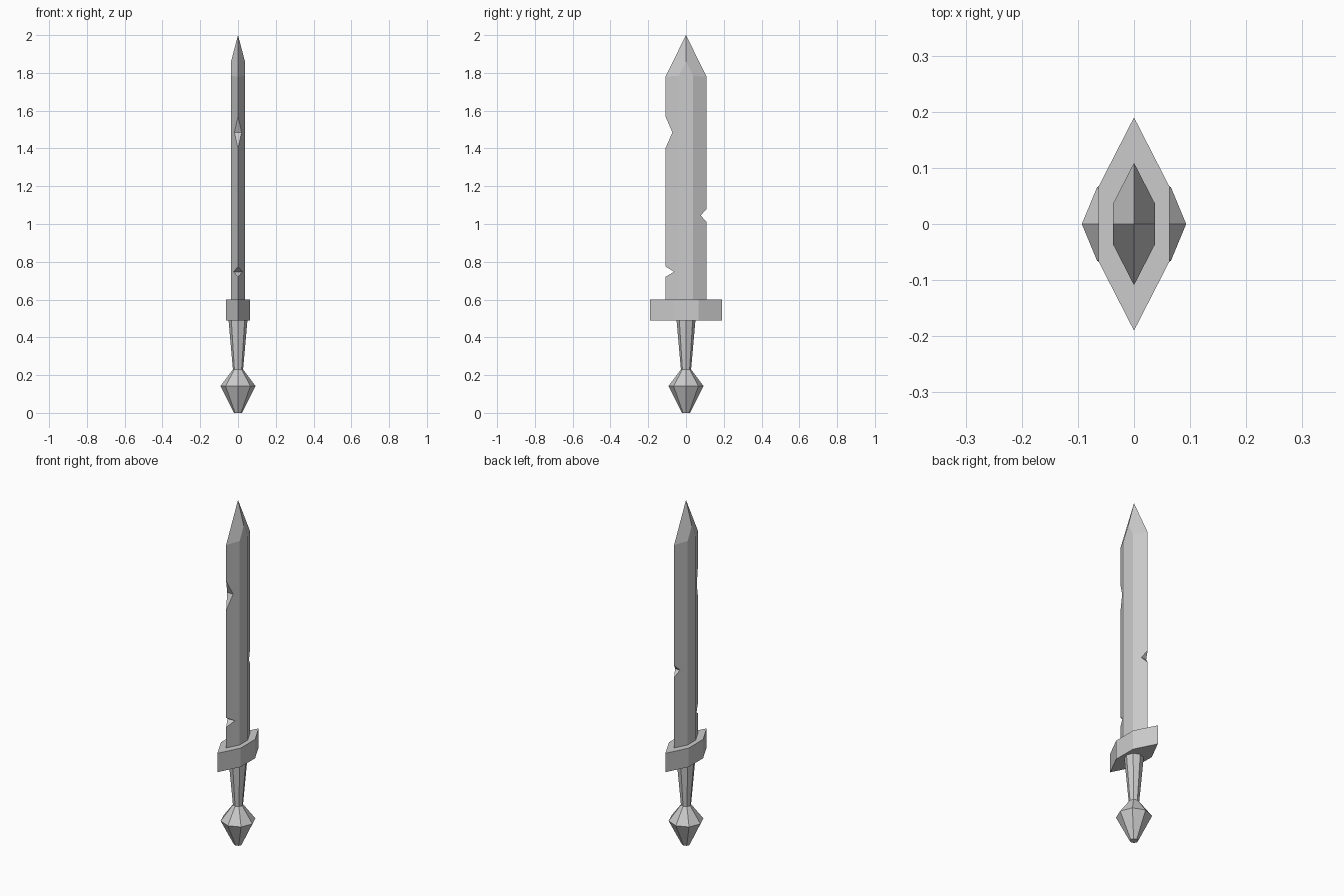
import bpy, bmesh
from math import sin, cos, pi

if "Cube" in bpy.data.objects:
    bpy.data.objects.remove(bpy.data.objects["Cube"])


def make_object(name, bm):
    bmesh.ops.recalc_face_normals(bm, faces=bm.faces)
    mesh = bpy.data.meshes.new(name)
    bm.to_mesh(mesh)
    bm.free()
    obj = bpy.data.objects.new(name, mesh)
    bpy.context.collection.objects.link(obj)
    return obj


def loft(name, rings):
    """Closed solid through rings with equal point counts."""
    bm = bmesh.new()
    loops = [[bm.verts.new(p) for p in ring] for ring in rings]
    for a, b in zip(loops, loops[1:]):
        for i in range(len(a)):
            j = (i + 1) % len(a)
            bm.faces.new((a[i], a[j], b[j], b[i]))
    bm.faces.new(loops[0][::-1])
    bm.faces.new(loops[-1])
    return make_object(name, bm)


def octagon(r, z):
    return [(r * cos(i * pi / 4), r * sin(i * pi / 4), z) for i in range(8)]


def hexagon(w, flat, edge, z):
    return [(w, -flat, z), (w, flat, z), (0, edge, z),
            (-w, flat, z), (-w, -flat, z), (0, -edge, z)]


# Pommel, grip and guard
loft("pommel", [octagon(0.022, 0), octagon(0.093, 0.142), octagon(0.027, 0.23)])
loft("grip", [octagon(0.027, 0.23), octagon(0.05, 0.49)])
loft("guard", [hexagon(0.063, 0.067, 0.19, z) for z in (0.49, 0.6)])

# Blade: six-sided bar finished by a four-faced point
W, F, E = 0.037, 0.037, 0.109
bm = bmesh.new()
low = [bm.verts.new(p) for p in hexagon(W, F, E, 0.6)]
top = [bm.verts.new(p) for p in hexagon(W, F, E, 1.785)]
for v in (top[2], top[5]):
    v.co.z = 1.78
right, left, tip = (bm.verts.new(p) for p in ((W, 0, 1.86), (-W, 0, 1.86), (0, 0, 2)))
bm.faces.new(low[::-1])
for i in (1, 2, 4, 5):
    j = (i + 1) % 6
    bm.faces.new((low[i], low[j], top[j], top[i]))
bm.faces.new((low[0], low[1], top[1], right, top[0]))
bm.faces.new((low[3], low[4], top[4], left, top[3]))
for ridge, shoulder, edge in ((right, 1, 2), (right, 0, 5), (left, 3, 2), (left, 4, 5)):
    bm.faces.new((tip, ridge, top[shoulder], top[edge]))
blade = make_object("blade", bm)

# Battle nicks: (side, depth position, bottom z, middle z, top z)
for side, y, z0, z1, z2 in ((-1, 0.072, 1.40, 1.485, 1.57),
                            (-1, 0.063, 0.72, 0.747, 0.775),
                            (1, 0.078, 1.01, 1.045, 1.08)):
    k = 2  # extend the wedge past the edge
    out = y + k * (E - y)
    wedge = [(side * y, z1), (side * out, z1 + k * (z2 - z1)), (side * out, z1 - k * (z1 - z0))]
    cutter = loft("nick_cutter", [[(x, a, b) for a, b in wedge] for x in (-0.1, 0.1)])
    cutter.hide_render = True
    mod = blade.modifiers.new("nick", 'BOOLEAN')
    mod.operation = 'DIFFERENCE'
    mod.solver = 'EXACT'
    mod.object = cutter
    bpy.context.view_layer.objects.active = blade
    bpy.ops.object.modifier_apply(modifier=mod.name)
    bpy.data.objects.remove(cutter)
